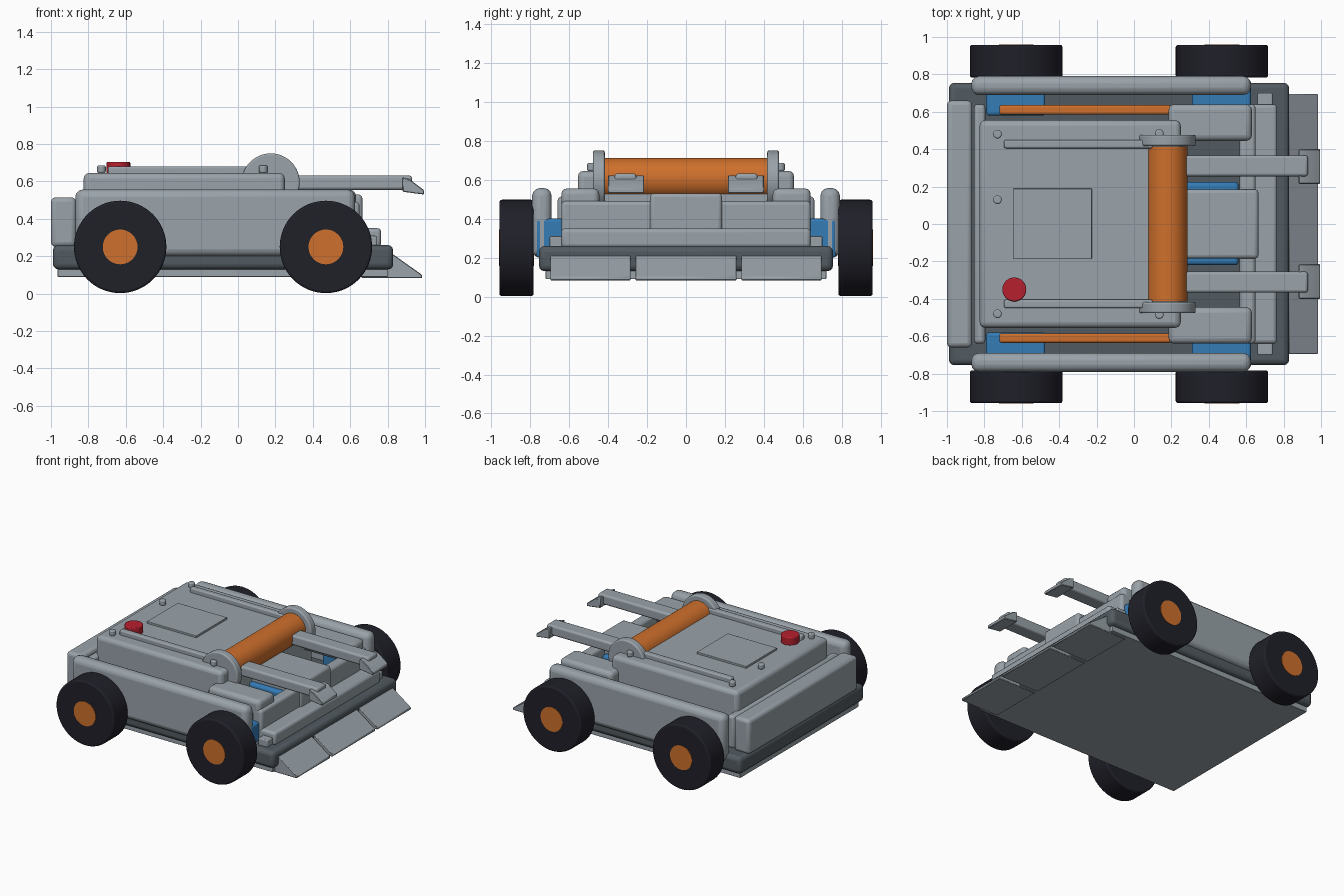
import bpy, bmesh, math
from mathutils import Matrix, Vector

cube = bpy.data.objects.get("Cube")
if cube:
    bpy.data.objects.remove(cube, do_unlink=True)


def material(name, r, g, b):
    m = bpy.data.materials.new(name)
    m.use_nodes = True
    m.diffuse_color = (r, g, b, 1)
    m.node_tree.nodes["Principled BSDF"].inputs["Base Color"].default_value = (r, g, b, 1)
    return m


GREY = material("armour grey", 0.32, 0.365, 0.40)
DARK = material("frame dark grey", 0.085, 0.105, 0.12)
BLACK = material("tyre black", 0.014, 0.014, 0.022)
ORANGE = material("orange", 0.62, 0.16, 0.025)
BLUE = material("motor blue", 0.035, 0.2, 0.47)
RED = material("button red", 0.47, 0.014, 0.027)


def finish(name, bm, mat, bevel=0.0, segments=3):
    """Turn a bmesh into a bevelled, edge-sharp smooth object."""
    bmesh.ops.recalc_face_normals(bm, faces=bm.faces)
    mesh = bpy.data.meshes.new(name)
    bm.to_mesh(mesh)
    bm.free()
    mesh.materials.append(mat)
    ob = bpy.data.objects.new(name, mesh)
    bpy.context.collection.objects.link(ob)
    if bevel:
        mod = ob.modifiers.new("bevel", "BEVEL")
        mod.width, mod.segments, mod.limit_method = bevel, segments, "ANGLE"
    bpy.ops.object.select_all(action="DESELECT")
    ob.select_set(True)
    bpy.context.view_layer.objects.active = ob
    bpy.ops.object.shade_smooth_by_angle(angle=math.radians(35))
    return ob


def box(name, x, y, z, mat=GREY, bevel=0.02):
    """Box from (min, max) pairs along each axis."""
    bm = bmesh.new()
    bmesh.ops.create_cube(bm, size=1)
    for v in bm.verts:
        v.co = Vector([(a + b) / 2 + c * (b - a) for (a, b), c in zip((x, y, z), v.co)])
    return finish(name, bm, mat, bevel)


def cylinder(name, centre, radius, depth, axis, mat=GREY, bevel=0.0, sides=48):
    bm = bmesh.new()
    turn = Matrix.Rotation(math.pi / 2, 4, "X") if axis == "Y" else Matrix()
    bmesh.ops.create_cone(bm, cap_ends=True, segments=sides, radius1=radius, radius2=radius,
                          depth=depth, matrix=Matrix.Translation(centre) @ turn)
    return finish(name, bm, mat, bevel)


def wedge(name, profile, y, bevel=0.004):
    """Extrude an x-z profile between two y values."""
    bm = bmesh.new()
    face = bm.faces.new([bm.verts.new((px, y[0], pz)) for px, pz in profile])
    new = bmesh.ops.extrude_face_region(bm, geom=[face])["geom"]
    bmesh.ops.translate(bm, vec=(0, y[1] - y[0], 0),
                        verts=[g for g in new if isinstance(g, bmesh.types.BMVert)])
    return finish(name, bm, GREY, bevel, 1)


def span(side, near, far):
    return tuple(sorted((side * near, side * far)))


# Chassis
box("floor_plate", (-0.965, 0.80), (-0.72, 0.72), (0.09, 0.14), bevel=0.003)
box("base_frame", (-0.99, 0.83), (-0.755, 0.755), (0.13, 0.26), DARK, 0.03)
box("rear_panel", (-1.0, -0.865), (-0.66, 0.66), (0.25, 0.515), bevel=0.025)
box("rear_crossbar", (-0.855, -0.795), (-0.64, 0.64), (0.25, 0.5))
box("front_crossbar", (0.565, 0.65), (-0.64, 0.64), (0.25, 0.49))
box("front_bumper", (0.61, 0.765), (-0.64, 0.64), (0.25, 0.35))

# Upper shell and lid details
box("upper_shell", (-0.825, 0.25), (-0.555, 0.555), (0.26, 0.645), bevel=0.03)
box("lid_panel", (-0.645, -0.225), (-0.185, 0.19), (0.63, 0.66), bevel=0.004)
cylinder("stop_button", (-0.64, -0.35, 0.672), 0.064, 0.064, "Z", RED, 0.006)
for i, (x, y) in enumerate([(-0.73, 0.48), (-0.73, 0.13), (-0.73, -0.48),
                            (0.135, 0.485), (0.135, -0.485)]):
    cylinder(f"bolt_{i + 1}", (x, y, 0.665), 0.023, 0.04, "Z", bevel=0.008, sides=24)

# Front bay
box("front_motor", (0.2, 0.56), (-0.22, 0.225), (0.26, 0.44), BLUE)
box("gearbox_cover", (0.2, 0.665), (-0.185, 0.185), (0.26, 0.53))

# Lifter drum
cylinder("drum", (0.178, 0, 0.605), 0.107, 0.83, "Y", ORANGE)

# Parts repeated on both sides
for side, label in ((1, "back"), (-1, "front")):
    box(f"{label}_side_panel", (-0.87, 0.625), span(side, 0.69, 0.79), (0.2, 0.557), bevel=0.04)
    box(f"{label}_side_rail", (-0.72, 0.2), span(side, 0.585, 0.635), (0.38, 0.45), ORANGE, 0.012)
    box(f"{label}_shoulder_block", (0.185, 0.63), span(side, 0.445, 0.64), (0.43, 0.555), bevel=0.03)
    box(f"{label}_lid_rail", (-0.695, 0.1), span(side, 0.405, 0.45), (0.63, 0.68), bevel=0.01)
    box(f"{label}_bracket", (0.66, 0.74), span(side, 0.62, 0.70), (0.25, 0.31), bevel=0.006)
    cylinder(f"{label}_drum_disc", (0.175, side * 0.447, 0.595), 0.155, 0.06, "Y", bevel=0.01)
    for x, end in ((-0.63, "rear"), (0.47, "nose")):
        box(f"{label}_{end}_motor", (x - 0.16, x + 0.155), span(side, 0.58, 0.77),
            (0.2, 0.4), BLUE, 0.015)
        cylinder(f"{label}_{end}_tyre", (x, side * 0.87, 0.25), 0.247, 0.175, "Y", BLACK, 0.012, 64)
        cylinder(f"{label}_{end}_hub", (x, side * 0.87, 0.25), 0.093, 0.182, "Y", ORANGE)

    # Lifting arm with hooked tip
    box(f"{label}_arm", (0.2, 0.93), span(side, 0.255, 0.367), (0.555, 0.632), bevel=0.015)
    wedge(f"{label}_arm_tip", [(0.88, 0.622), (0.92, 0.61), (0.995, 0.553), (0.995, 0.53),
                               (0.88, 0.545)], span(side, 0.215, 0.4))

# Front scoop plates
scoop = [(0.66, 0.083), (0.985, 0.083), (0.985, 0.1), (0.83, 0.21), (0.66, 0.21)]
for name, y in (("scoop_left", (0.285, 0.695)), ("scoop_centre", (-0.26, 0.26)),
                ("scoop_right", (-0.695, -0.285))):
    wedge(name, scoop, y)
